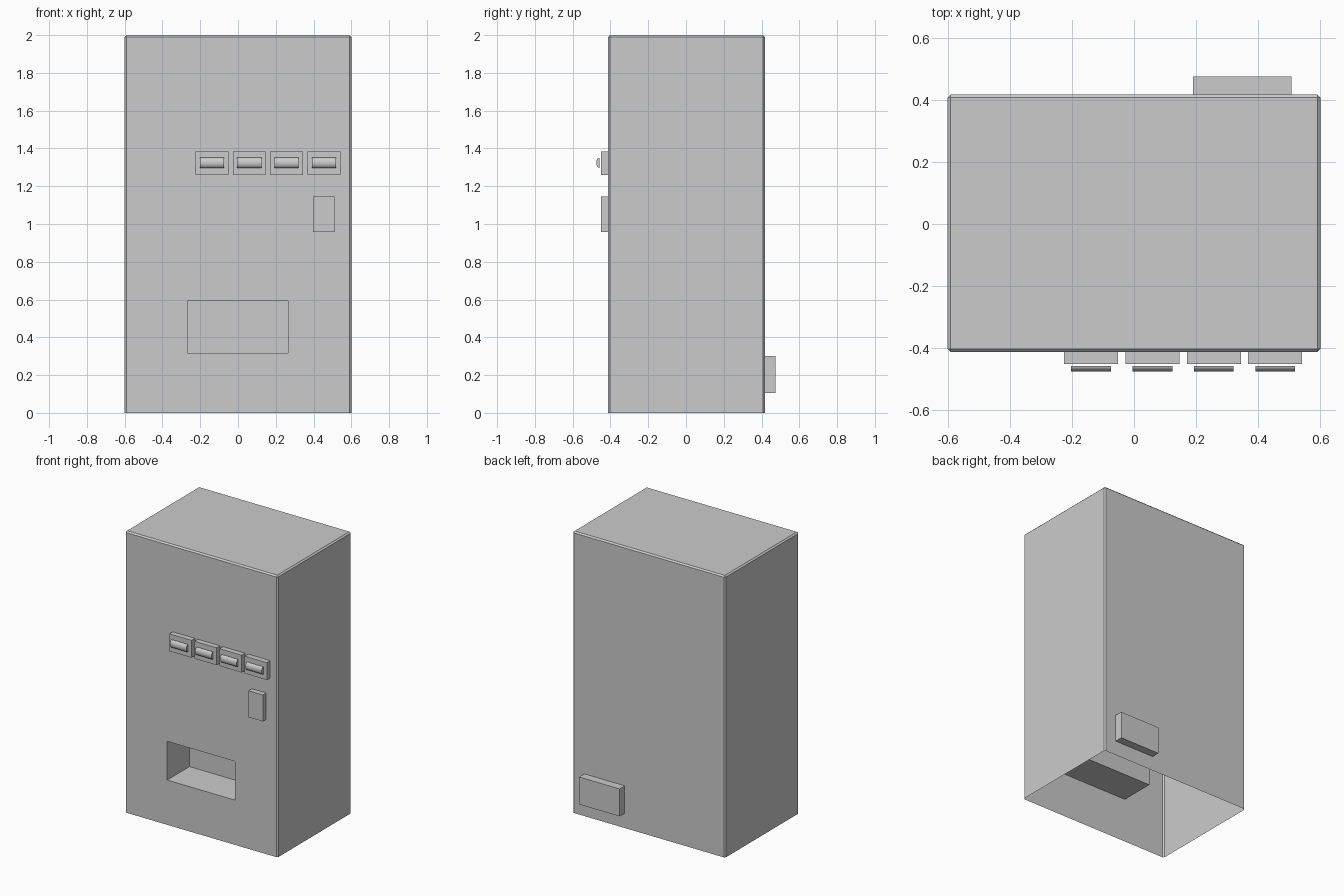
import bpy, bmesh, math
from mathutils import Vector

if "Cube" in bpy.data.objects:
    bpy.data.objects.remove(bpy.data.objects["Cube"])


def finish(name, bm):
    mesh = bpy.data.meshes.new(name)
    bm.to_mesh(mesh)
    bm.free()
    obj = bpy.data.objects.new(name, mesh)
    bpy.context.collection.objects.link(obj)
    return obj


def box_bm(x0, x1, y0, y1, z0, z1):
    bm = bmesh.new()
    bmesh.ops.create_cube(bm, size=1)
    for v in bm.verts:
        v.co = Vector((x1 if v.co.x > 0 else x0,
                       y1 if v.co.y > 0 else y0,
                       z1 if v.co.z > 0 else z0))
    return bm


def box(name, *bounds):
    return finish(name, box_bm(*bounds))


# Cabinet shell: chamfered sides and top, open underneath
FRONT, BACK = -0.412, 0.417
bm = box_bm(-0.6, 0.6, FRONT, BACK, 0, 2)
edges = [e for e in bm.edges if any(v.co.z > 1 for v in e.verts)]
bmesh.ops.bevel(bm, geom=edges, offset=0.01, segments=1, affect='EDGES')
bm.normal_update()
bottom = [f for f in bm.faces if f.normal.z < -0.9]
bmesh.ops.delete(bm, geom=bottom, context='FACES')

# Dispensing tray: inset the front face, then push it inwards
front = next(f for f in bm.faces if f.normal.y < -0.99)
bmesh.ops.inset_individual(bm, faces=[front], thickness=0.2)
mid = front.calc_center_median()
for v in front.verts:
    v.co.x = 0.266 if v.co.x > mid.x else -0.268
    v.co.z = 0.593 if v.co.z > mid.z else 0.318
tray = bmesh.ops.extrude_discrete_faces(bm, faces=[front])['faces'][0]
bmesh.ops.translate(bm, verts=tray.verts, vec=(0, 0.25, 0))
finish("cabinet", bm)

# Row of four selector plates, each with a half-round button bar in front
for i in range(4):
    cx = -0.138 + i * 0.1975
    box(f"selector_plate_{i + 1}", cx - 0.087, cx + 0.087, -0.45, FRONT, 1.26, 1.383)
    bm = bmesh.new()
    n = 16
    arc = [bm.verts.new((cx - 0.064,
                         -0.457 - 0.018 * math.sin(math.pi * k / n),
                         1.324 - 0.027 * math.cos(math.pi * k / n)))
           for k in range(n + 1)]
    cap = bm.faces.new(arc)
    ext = bmesh.ops.extrude_face_region(bm, geom=[cap])
    bmesh.ops.translate(bm, vec=(0.128, 0, 0),
                        verts=[g for g in ext['geom'] if isinstance(g, bmesh.types.BMVert)])
    if not any(all(abs(v.co.x - cx + 0.064) < 1e-5 for v in f.verts) for f in bm.faces):
        bm.faces.new(arc)
    bmesh.ops.recalc_face_normals(bm, faces=bm.faces)
    bar = finish(f"button_bar_{i + 1}", bm)
    bpy.ops.object.select_all(action='DESELECT')
    bar.select_set(True)
    bpy.context.view_layer.objects.active = bar
    bpy.ops.object.shade_smooth_by_angle(angle=math.radians(30))

# Coin unit on the front, power box on the back
box("coin_unit", 0.398, 0.51, -0.45, FRONT, 0.957, 1.145)
box("power_box", 0.19, 0.507, BACK, 0.475, 0.105, 0.3)
